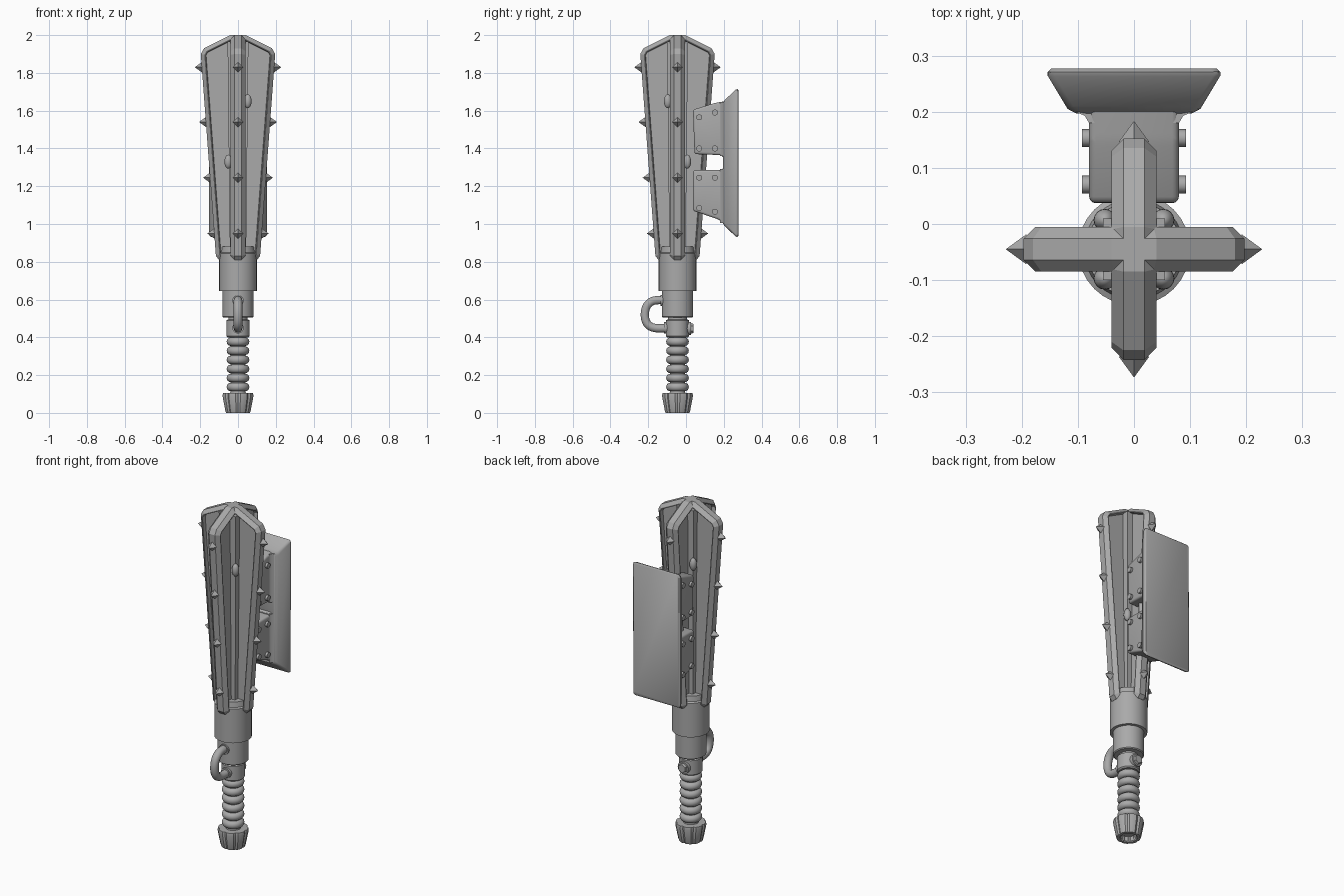
import bpy, bmesh, math
from mathutils import Matrix, Vector

cube = bpy.data.objects.get("Cube")
if cube:
    bpy.data.objects.remove(cube, do_unlink=True)

AXIS = Vector((0, -0.045, 0))

steel = bpy.data.materials.new("grey steel")
steel.use_nodes = True
steel.diffuse_color = (0.4, 0.4, 0.4, 1)
steel.node_tree.nodes["Principled BSDF"].inputs["Base Color"].default_value = (0.4, 0.4, 0.4, 1)


def finish(name, bm, smooth=None, offset=AXIS):
    bmesh.ops.recalc_face_normals(bm, faces=bm.faces)
    mesh = bpy.data.meshes.new(name)
    bm.to_mesh(mesh)
    bm.free()
    mesh.materials.append(steel)
    ob = bpy.data.objects.new(name, mesh)
    ob.location = offset
    bpy.context.collection.objects.link(ob)
    if smooth:
        bpy.ops.object.select_all(action='DESELECT')
        ob.select_set(True)
        bpy.context.view_layer.objects.active = ob
        bpy.ops.object.shade_smooth_by_angle(angle=math.radians(smooth))
    return ob


def lathe(name, profile, segs=32, smooth=35, groove=None):
    """Turn (radius, z) points around the club axis; groove scales some columns."""
    bm = bmesh.new()
    rings = []
    for r, z in profile:
        ring = []
        for i in range(segs):
            a = math.tau * i / segs
            k = r * (groove(i) if groove else 1)
            ring.append(bm.verts.new((k * math.cos(a), k * math.sin(a), z)))
        rings.append(ring)
    for low, high in zip(rings, rings[1:]):
        for i in range(segs):
            j = (i + 1) % segs
            bm.faces.new((low[i], low[j], high[j], high[i]))
    bm.faces.new(rings[0])
    bm.faces.new(rings[-1])
    return finish(name, bm, smooth)


def cone(bm, r1, r2, depth, segs, matrix):
    bmesh.ops.create_cone(bm, cap_ends=True, segments=segs, radius1=r1,
                          radius2=r2, depth=depth, matrix=matrix)


def prism(outline, half, axis_x):
    """Extrude an outline sideways, to both sides of the centre plane."""
    bm = bmesh.new()
    place = (lambda u, w, t: (t, u, w)) if axis_x else (lambda u, w, t: (u, t, w))
    ends = [[bm.verts.new(place(u, w, t)) for u, w in outline] for t in (-half, half)]
    caps = [bm.faces.new(e) for e in ends]
    n = len(outline)
    for i in range(n):
        j = (i + 1) % n
        bm.faces.new((ends[0][i], ends[0][j], ends[1][j], ends[1][i]))
    bmesh.ops.recalc_face_normals(bm, faces=bm.faces)
    return bm, caps


# crossed blades with chamfered rims and recessed sides
half_outline = [(0.04, 2.0), (0.18, 1.93), (0.197, 1.9), (0.117, 0.83), (0.1, 0.81)]
outline = half_outline + [(-u, w) for u, w in reversed(half_outline)]
for name, axis_x in (("side_blades", False), ("front_back_blades", True)):
    bm, caps = prism(outline, 0.04, axis_x)
    edges = [e for f in caps for e in f.edges]
    bmesh.ops.bevel(bm, geom=edges, offset=0.021, segments=1, affect='EDGES')
    sides = sorted(bm.faces, key=lambda f: f.calc_area())[-2:]
    bmesh.ops.inset_individual(bm, faces=sides, thickness=0.004, depth=0)
    bmesh.ops.inset_individual(bm, faces=sides, thickness=0.003, depth=-0.022)
    finish(name, bm)

# square core in the valleys
bm = bmesh.new()
cone(bm, 0.06, 0.078, 1.15, 4, Matrix.Translation((0, 0, 1.39)) @ Matrix.Rotation(math.pi / 4, 4, 'Z'))
finish("blade_core", bm)

# spikes on the rims, four rows on each blade
bm = bmesh.new()
for z, reach in ((1.83, 0.21), (1.54, 0.188), (1.245, 0.166), (0.95, 0.144)):
    for q in range(4):
        cone(bm, 0.027, 0, 0.037, 4, Matrix.Rotation(q * math.pi / 2, 4, 'Z')
             @ Matrix.Translation((reach, 0, z)) @ Matrix.Rotation(math.pi / 2, 4, 'Y'))
finish("rim_spikes", bm)

# oval studs in the valleys
bm = bmesh.new()
for sx in (-1, 1):
    for sy in (-1, 1):
        z = 1.33 if sx * sy > 0 else 1.65
        bmesh.ops.create_uvsphere(bm, u_segments=16, v_segments=10, radius=1, matrix=Matrix.Translation(
            (sx * 0.052, sy * 0.052, z)) @ Matrix.Diagonal((0.02, 0.02, 0.037, 1)))
finish("valley_studs", bm, 60)

# sleeves below the blades
lathe("upper_sleeve", [(0.1, 0.645), (0.1, 0.845), (0.09, 0.85), (0.085, 0.88)])
lathe("lower_sleeve", [(0.078, 0.505), (0.083, 0.51), (0.083, 0.65)])
lathe("neck", [(0.055, 0.4), (0.062, 0.407), (0.062, 0.49), (0.05, 0.495), (0.05, 0.51)])

# ribbed grip
ribs = [(0.044, 0.09)]
for k in range(6):
    z = 0.137 + 0.048 * k
    for s in range(9):
        a = -math.pi / 2 + math.pi * s / 8
        ribs.append((0.04 + 0.02 * math.cos(a), z + 0.022 * math.sin(a)))
ribs.append((0.044, 0.41))
lathe("ribbed_grip", ribs, smooth=60)

# grooved pommel with a hollow end
lathe("pommel", [(0.04, 0.03), (0.043, 0.005), (0.048, 0), (0.064, 0), (0.068, 0.012),
                 (0.083, 0.09), (0.08, 0.105), (0.04, 0.105)],
      segs=40, smooth=25, groove=lambda i: 0.92 if i % 5 == 0 else 1)

# curved handle loop at the front
curve = bpy.data.curves.new("loop_path", 'CURVE')
curve.dimensions = '3D'
curve.bevel_depth = 0.023
curve.bevel_resolution = 3
curve.use_fill_caps = True
spline = curve.splines.new('NURBS')
path = [(-0.06, 0.595), (-0.11, 0.595), (-0.175, 0.605), (-0.22, 0.56), (-0.22, 0.48),
        (-0.175, 0.44), (-0.1, 0.45), (-0.06, 0.45)]
spline.points.add(len(path) - 1)
for p, (y, z) in zip(spline.points, path):
    p.co = (0, y, z, 1)
spline.use_endpoint_u = True
spline.order_u = 4
spline.resolution_u = 5
helper = bpy.data.objects.new("loop_path", curve)
bpy.context.collection.objects.link(helper)
bpy.context.view_layer.update()
bm = bmesh.new()
mesh = helper.to_mesh()
bm.from_mesh(mesh)
helper.to_mesh_clear()
bpy.data.objects.remove(helper)
finish("front_loop", bm, 50, Vector())

# loop collars and the rear nut
turn = Matrix.Rotation(math.pi / 2, 4, 'X')
bm = bmesh.new()
for y, z in ((-0.122, 0.595), (-0.105, 0.45)):
    cone(bm, 0.03, 0.03, 0.025, 16, Matrix.Translation((0, y, z)) @ turn)
finish("loop_collars", bm, 35, Vector())
bm = bmesh.new()
cone(bm, 0.035, 0.035, 0.03, 16, Matrix.Translation((0, 0.012, 0.447)) @ turn)
cone(bm, 0.024, 0.03, 0.02, 6, Matrix.Translation((0, 0.03, 0.447)) @ turn)
finish("rear_nut", bm, 35, Vector())

# flared mounting plate at the back
bm = bmesh.new()
stations = ((0.197, 0.103, 1.0, 1.645), (0.205, 0.118, 0.99, 1.655),
            (0.262, 0.153, 0.935, 1.71), (0.272, 0.153, 0.932, 1.713), (0.277, 0.148, 0.938, 1.708))
loops = [[bm.verts.new((x, y, z)) for x, z in ((-w, lo), (w, lo), (w, hi), (-w, hi))]
         for y, w, lo, hi in stations]
for a, b in zip(loops, loops[1:]):
    for i in range(4):
        j = (i + 1) % 4
        bm.faces.new((a[i], a[j], b[j], b[i]))
bm.faces.new(loops[0])
bm.faces.new(loops[-1])
corners = [e for e in bm.edges if abs((e.verts[0].co - e.verts[1].co).y) > 0.001]
bmesh.ops.bevel(bm, geom=corners, offset=0.012, segments=2, affect='EDGES', profile=0.5)
finish("mounting_plate", bm, 40, Vector())

# two bracket arms joining plate and blade
arms = {"upper_arm": [(0.045, 1.37), (0.185, 1.365), (0.205, 1.345), (0.205, 1.65), (0.15, 1.64), (0.037, 1.605)],
        "lower_arm": [(0.037, 1.285), (0.185, 1.285), (0.205, 1.305), (0.205, 1.0), (0.17, 1.025), (0.037, 1.07)]}
for name, shape in arms.items():
    bm, caps = prism(shape, 0.08, True)
    edges = [e for e in bm.edges if min(v.co.y for v in e.verts) < 0.19]
    bmesh.ops.bevel(bm, geom=edges, offset=0.012, segments=3, affect='EDGES', profile=0.5)
    finish(name, bm, 40, Vector())

# flared fillets between arms and plate
for name, lo, hi in (("upper_fillet", 1.36, 1.645), ("lower_fillet", 1.005, 1.29)):
    bm, _ = prism([(x, y) for x, y in ((-0.08, 0.18), (0.08, 0.18), (0.088, 0.193), (0.105, 0.2),
                                       (-0.105, 0.2), (-0.088, 0.193))], (hi - lo) / 2, True)
    bm.transform(Matrix(((0, 1, 0, 0), (0, 0, 1, 0), (1, 0, 0, (lo + hi) / 2), (0, 0, 0, 1)))
                 @ Matrix(((1, 0, 0, 0), (0, 1, 0, 0), (0, 0, 1, 0), (0, 0, 0, 1))))
    finish(name, bm, 40, Vector())

# bolts on both sides of the arms
bm = bmesh.new()
for y, z in ((0.07, 1.565), (0.153, 1.59), (0.07, 1.4), (0.153, 1.4),
             (0.07, 1.245), (0.153, 1.245), (0.07, 1.085), (0.153, 1.065)):
    for side in (-1, 1):
        cone(bm, 0.016, 0.016, 0.026, 10,
             Matrix.Translation((side * 0.08, y, z)) @ Matrix.Rotation(math.pi / 2, 4, 'Y'))
finish("arm_bolts", bm, 40, Vector())
